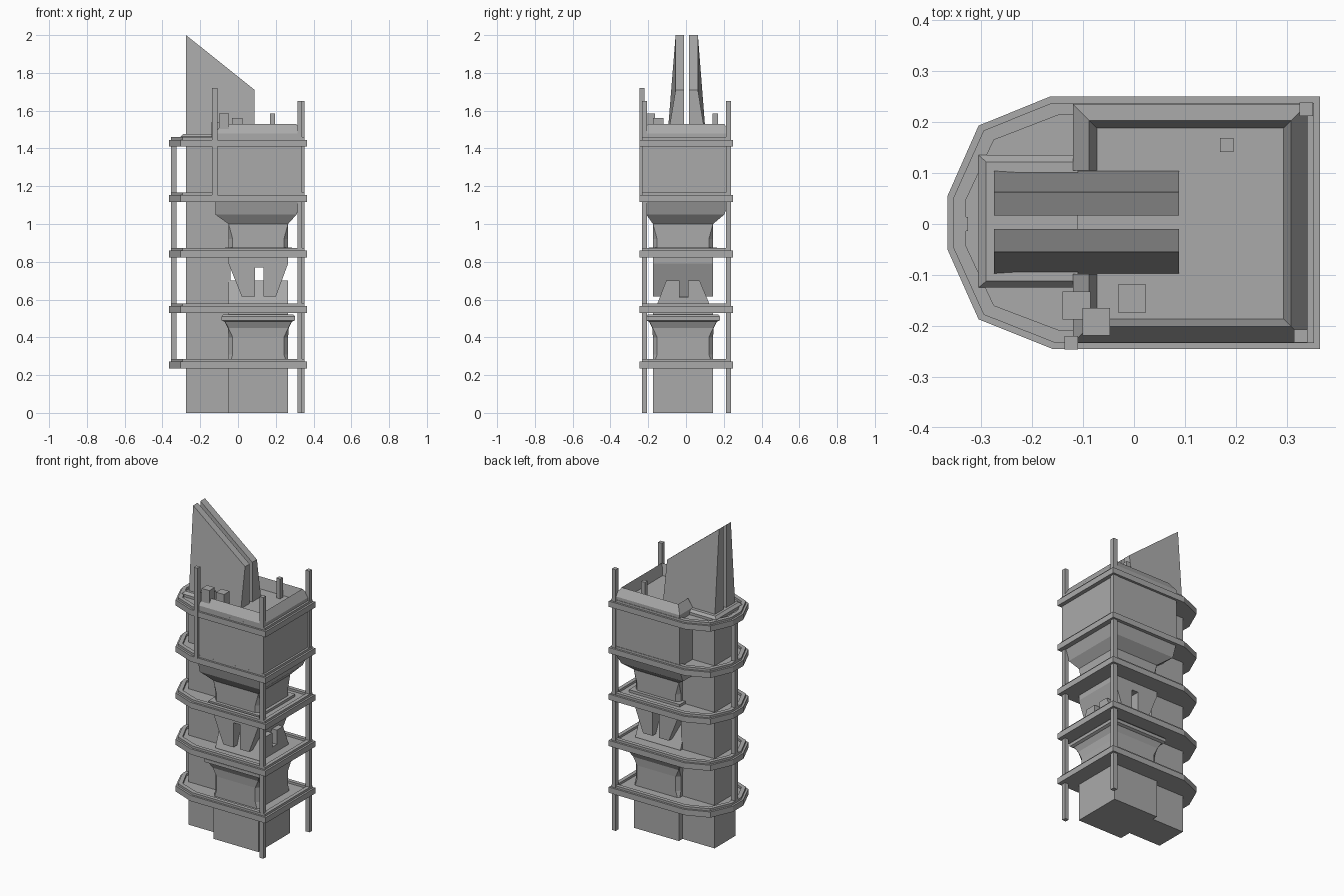
import bpy
import bmesh

cube = bpy.data.objects.get("Cube")
if cube:
    bpy.data.objects.remove(cube, do_unlink=True)

grey = bpy.data.materials.new("concrete_grey")
grey.use_nodes = True
COLOUR = (0.4, 0.4, 0.4, 1)
grey.diffuse_color = COLOUR
grey.node_tree.nodes["Principled BSDF"].inputs["Base Color"].default_value = COLOUR


def loft(name, loops, closed=False):
    """Skin matching loops of points; cap the ends, or join last to first."""
    bm = bmesh.new()
    rings = [[bm.verts.new(p) for p in loop] for loop in loops]
    n = len(rings[0])
    pairs = list(zip(rings, rings[1:]))
    if closed:
        pairs.append((rings[-1], rings[0]))
    else:
        bm.faces.new(rings[0][::-1])
        bm.faces.new(rings[-1])
    for a, b in pairs:
        for i in range(n):
            j = (i + 1) % n
            bm.faces.new((a[i], a[j], b[j], b[i]))
    bmesh.ops.recalc_face_normals(bm, faces=bm.faces)
    mesh = bpy.data.meshes.new(name)
    bm.to_mesh(mesh)
    bm.free()
    mesh.materials.append(grey)
    obj = bpy.data.objects.new(name, mesh)
    bpy.context.collection.objects.link(obj)
    return obj


def rect(x0, x1, y0, y1, z):
    return [(x0, y0, z), (x1, y0, z), (x1, y1, z), (x0, y1, z)]


def box(name, x0, x1, y0, y1, z0, z1):
    return loft(name, [rect(x0, x1, y0, y1, z0), rect(x0, x1, y0, y1, z1)])


def post(name, x, y, size, z0, z1):
    h = size / 2
    return box(name, x - h, x + h, y - h, y + h, z0, z1)


def cut_rect(x0, x1, y0, y1, c, z):
    """Rectangle with its corners cut by c."""
    return [(x0 + c, y0, z), (x1 - c, y0, z), (x1, y0 + c, z), (x1, y1 - c, z),
            (x1 - c, y1, z), (x0 + c, y1, z), (x0, y1 - c, z), (x0, y0 + c, z)]


# Floor outline: square at the right, faceted round at the left
OUTLINE = [(0.365, -0.245), (0.365, 0.25), (-0.165, 0.25), (-0.305, 0.193),
           (-0.366, 0.055), (-0.366, -0.05), (-0.305, -0.187), (-0.16, -0.245)]


def outline(inset, z):
    fx, fy = 1 - inset / 0.365, 1 - inset / 0.248
    return [(x * fx, y * fy, z) for x, y in OUTLINE]


FLOORS = [0.235, 0.53, 0.823, 1.117, 1.41]
for number, z in enumerate(FLOORS, 1):
    top = z + 0.036
    loft(f"floor_slab_{number}", [outline(0, z), outline(0, top)])
    # low kerb around the slab edge
    loft(f"floor_kerb_{number}",
         [outline(0.012, top - 0.002), outline(0.012, top + 0.014),
          outline(0.036, top + 0.014), outline(0.036, top - 0.002)], closed=True)

# Service core and main lower body
box("service_core", -0.275, -0.04, -0.1, 0.107, 0, 1.45)
BODY = (-0.05, 0.265, -0.175, 0.143)
box("base_body", *BODY, 0, 0.26)


def grown(d):
    return BODY[0] - d, BODY[1] + d, BODY[2] - d, BODY[3] + d


# Second storey: cut corners, flared head and cap
loft("second_storey", [cut_rect(*grown(d), c, z) for d, c, z in (
    (0, 0.003, 0.25), (0, 0.022, 0.31), (0, 0.022, 0.4),
    (0.004, 0.003, 0.45), (0.022, 0.003, 0.485))])
loft("second_storey_cap", [rect(*grown(d), z) for d, z in (
    (0.022, 0.483), (0.037, 0.49), (0.037, 0.51), (0.028, 0.52))])
box("second_storey_neck", *BODY, 0.515, 0.54)

# Third storey: interlocking upper and lower claws
UPPER = [(-0.05, 0.84), (-0.05, 0.79), (0.02, 0.615), (0.09, 0.615),
         (0.09, 0.77), (0.135, 0.77), (0.135, 0.615), (0.2, 0.615),
         (0.265, 0.79), (0.265, 0.84)]
loft("upper_claw", [[(x, y, z) for x, z in UPPER] for y in BODY[2:]])
LOWER = [(-0.155, 0.55), (-0.155, 0.57), (-0.105, 0.7), (-0.035, 0.7),
         (-0.035, 0.61), (0.01, 0.61), (0.01, 0.7), (0.072, 0.7),
         (0.127, 0.57), (0.127, 0.55)]
loft("lower_claw", [[(x, y, z) for y, z in LOWER] for x in BODY[:2]])

# Fourth storey with cut corners and a foot plate
box("fourth_storey_foot", *grown(0.02), 0.85, 0.875)
loft("fourth_storey", [cut_rect(*BODY, c, z) for c, z in (
    (0.022, 0.85), (0.022, 0.92), (0.003, 0.99), (0.003, 1.02))])

# Top block, funnelling in underneath
TOP = (-0.12, 0.34, -0.233, 0.235)
loft("top_block", [
    rect(*BODY, 1.0), rect(-0.12, 0.31, -0.21, 0.203, 1.05),
    rect(-0.12, 0.335, -0.228, 0.23, 1.12), rect(*TOP, 1.15), rect(*TOP, 1.46)])

# Sloped roof parapet, open at the left for the fins
PATH = [(-0.12, 0.105, 1, 0), (-0.12, 0.235, 1, -1), (0.34, 0.235, -1, -1),
        (0.34, -0.233, -1, 1), (-0.12, -0.233, 1, 1), (-0.12, -0.098, 1, 0)]
PROFILE = [(0, 1.445), (0, 1.48), (0.032, 1.53), (0.048, 1.455)]
loft("roof_parapet", [[(x + dx * d, y + dy * d, z) for d, z in PROFILE]
                      for x, y, dx, dy in PATH])

# Plinth at the foot of the fins
loft("fin_plinth", [rect(-0.305, -0.11, -0.125, 0.135, z) for z in (1.44, 1.462)]
     + [rect(-0.29, -0.11, -0.112, 0.122, 1.477)])

# Twin roof fins with raked tops
for side, inner, ridge, foot in (("left", 0.017, 0.063, 0.107),
                                 ("right", -0.01, -0.055, -0.1)):
    loft(f"roof_fin_{side}", [
        [(x, inner, 1.44), (x, foot, 1.44), (x, ridge, z), (x, inner, z)]
        for x, z in ((-0.275, 2.0), (0.088, 1.71))])

# Posts
post("corner_post_back", 0.338, 0.225, 0.027, 0, 1.65)
post("corner_post_front", 0.327, -0.22, 0.026, 0, 1.65)
post("round_end_post", -0.34, 0, 0.028, 0.25, 1.46)
post("front_mast", -0.123, -0.233, 0.027, 1.15, 1.72)

# Rooftop units
post("roof_unit_low", -0.113, -0.16, 0.055, 1.45, 1.54)
post("roof_unit_tall", -0.074, -0.192, 0.054, 1.45, 1.585)
post("roof_unit_middle", -0.004, -0.146, 0.055, 1.45, 1.562)
post("roof_vent", 0.182, 0.155, 0.027, 1.45, 1.585)
